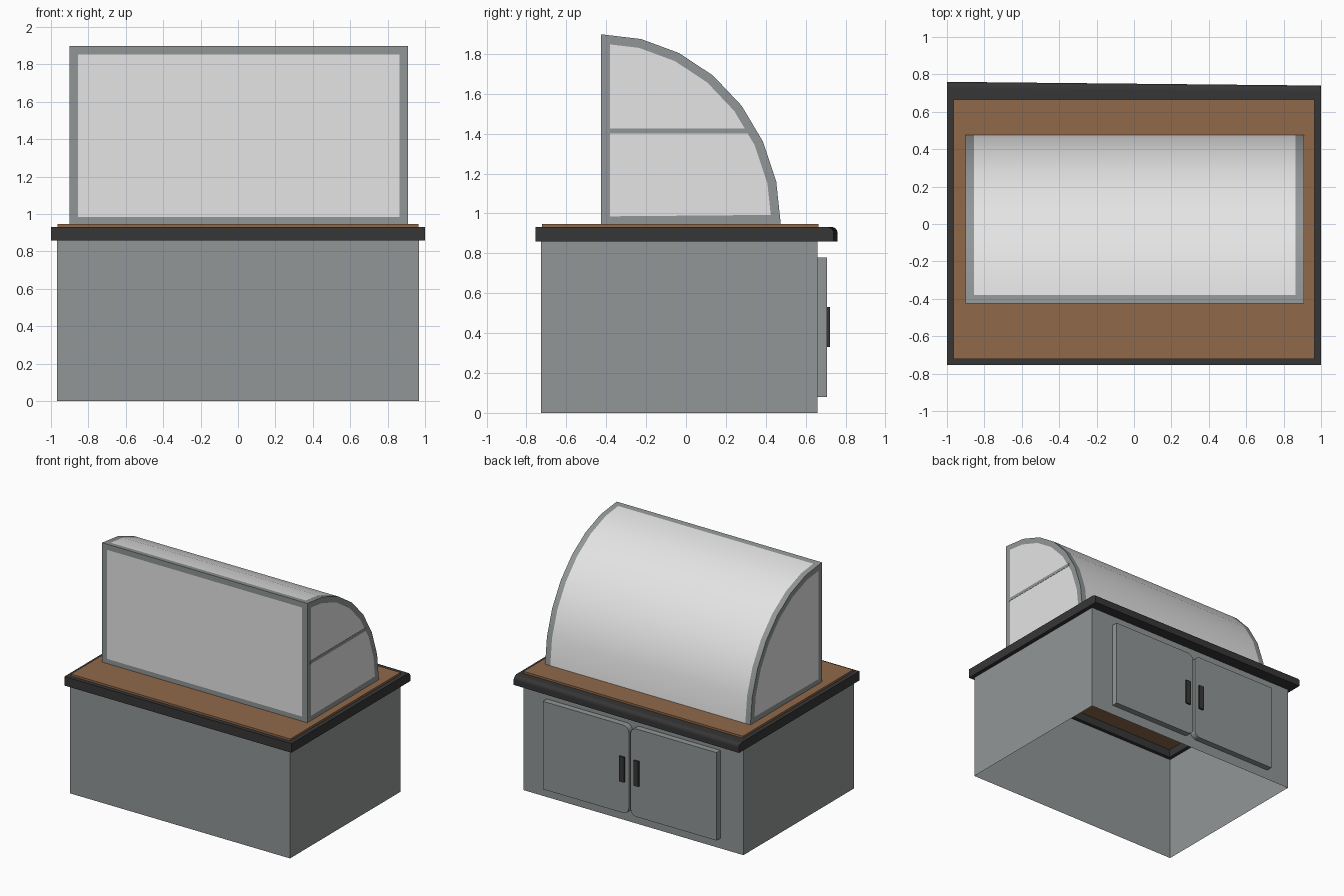
import bpy, bmesh, math
from mathutils import Vector

if "Cube" in bpy.data.objects:
    bpy.data.objects.remove(bpy.data.objects["Cube"])


def material(name, rgb):
    m = bpy.data.materials.new(name)
    m.diffuse_color = (*rgb, 1)
    m.use_nodes = True
    m.node_tree.nodes["Principled BSDF"].inputs["Base Color"].default_value = m.diffuse_color
    return m


GREY = material("grey metal", (0.285, 0.305, 0.305))
PALE = material("pale panel", (0.78, 0.78, 0.78))
WOOD = material("brown wood", (0.28, 0.14, 0.068))
DARK = material("dark trim", (0.037, 0.037, 0.037))


def finish(bm, name, *mats):
    bmesh.ops.recalc_face_normals(bm, faces=bm.faces[:])
    me = bpy.data.meshes.new(name)
    bm.to_mesh(me)
    bm.free()
    for m in mats:
        me.materials.append(m)
    ob = bpy.data.objects.new(name, me)
    bpy.context.collection.objects.link(ob)
    return ob


def box_bm(lo, hi):
    bm = bmesh.new()
    bmesh.ops.create_cube(bm, size=1)
    for v in bm.verts:
        v.co = Vector([lo[i] if v.co[i] < 0 else hi[i] for i in range(3)])
    return bm


def box(name, lo, hi, mat):
    return finish(box_bm(lo, hi), name, mat)


# cabinet: thin-walled shell, open below and under the counter
bm = box_bm((-0.968, -0.728, 0), (0.968, 0.66, 0.865))
bm.normal_update()
bmesh.ops.delete(bm, geom=[f for f in bm.faces if abs(f.normal.z) > 0.5], context='FACES')
finish(bm, "cabinet", GREY)

# counter trim: rectangular ring, rounded along the back
bm = bmesh.new()


def ring(x, y0, y1, z, skew=0):
    return [bm.verts.new(c) for c in ((-x, y0, z), (x, y0, z), (x, y1 - skew, z), (-x, y1 + skew, z))]


rings = [ring(0.94, -0.70, 0.635, 0.86), ring(1, -0.755, 0.75, 0.86, 0.01),
         ring(1, -0.755, 0.75, 0.932, 0.01), ring(0.94, -0.70, 0.635, 0.932)]
for k in range(4):
    a, b = rings[k], rings[(k + 1) % 4]
    for i in range(4):
        j = (i + 1) % 4
        bm.faces.new((a[i], a[j], b[j], b[i]))
edge = bm.edges.get((rings[2][2], rings[2][3]))
bmesh.ops.bevel(bm, geom=[edge], offset=0.03, segments=4, profile=0.5, affect='EDGES')
finish(bm, "counter_trim", DARK)

# wooden counter top
box("counter_top", (-0.966, -0.722, 0.925), (0.966, 0.665, 0.948), WOOD)

# doors with rounded meeting corners, and handles
for s, side in ((1, "left"), (-1, "right")):
    bm = box_bm((min(s * 0.008, s * 0.765), 0.655, 0.08), (max(s * 0.008, s * 0.765), 0.708, 0.78))
    corners = [e for e in bm.edges
               if all(abs(v.co.x) < 0.1 for v in e.verts)
               and abs(e.verts[0].co.y - e.verts[1].co.y) > 0.01]
    bmesh.ops.bevel(bm, geom=corners, offset=0.05, segments=5, profile=0.5, affect='EDGES')
    finish(bm, side + "_door", GREY)
    xs = sorted((s * 0.042, s * 0.085))
    box(side + "_handle", (xs[0], 0.70, 0.33), (xs[1], 0.722, 0.53), DARK)

# curved display hood: extruded quarter arch with framed panels
X0, X1, B, Z0 = -0.9, 0.908, 0.045, 0.94
profile = [(-0.425, Z0)]
for i in range(8):
    t = math.radians(90 - i * 90 / 7)
    profile.append((-0.425 + 0.9 * math.cos(t), 0.948 + 0.95 * math.sin(t)))
bm = bmesh.new()
left = [bm.verts.new((X0, y, z)) for y, z in profile]
right = [bm.verts.new((X1, y, z)) for y, z in profile]
n = len(profile)
ends = [bm.faces.new(left), bm.faces.new(right)]
front = bm.faces.new((left[0], left[1], right[1], right[0]))
curve = [bm.faces.new((left[i], left[i + 1], right[i + 1], right[i])) for i in range(1, n - 1)]
bm.faces.new((left[-1], left[0], right[0], right[-1]))
for f in curve:
    f.smooth = True
bmesh.ops.recalc_face_normals(bm, faces=bm.faces[:])
bmesh.ops.inset_individual(bm, faces=ends + [front], thickness=B, use_even_offset=True)
for f in ends + [front]:
    f.material_index = 1
for co, no in (((X0 + B, 0, 0), (1, 0, 0)), ((X1 - B, 0, 0), (1, 0, 0)), ((0, -0.38, 0), (0, 1, 0))):
    faces = [f for f in bm.faces if f.smooth]
    geom = faces + list({e for f in faces for e in f.edges}) + list({v for f in faces for v in f.verts})
    bmesh.ops.bisect_plane(bm, geom=geom, plane_co=co, plane_no=no)
for f in bm.faces:
    c = f.calc_center_median()
    if f.smooth and X0 + B < c.x < X1 - B and c.y > -0.38:
        f.material_index = 1
finish(bm, "display_hood", GREY, PALE)

# inner shelf, its end showing in the right panel
box("hood_shelf", (X0 + 0.02, -0.39, 1.40), (X1 + 0.002, 0.315, 1.425), GREY)
